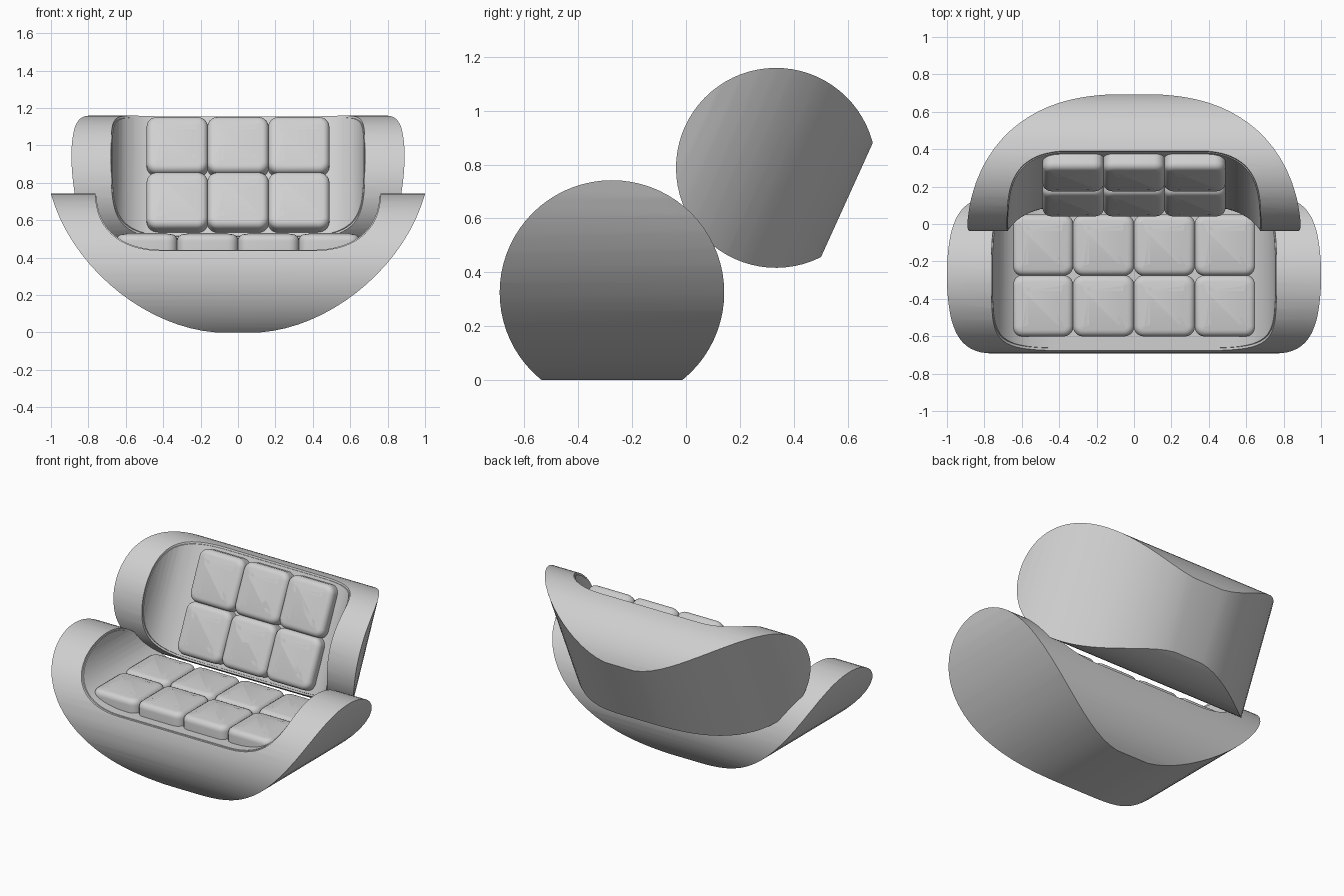
import bpy, bmesh, math
from mathutils import Matrix, Vector
from mathutils.geometry import interpolate_bezier

cube = bpy.data.objects.get("Cube")
if cube:
    bpy.data.objects.remove(cube, do_unlink=True)

# One soft grey for everything
grey = bpy.data.materials.new("soft grey")
grey.use_nodes = True
colour = (0.63, 0.63, 0.63, 1)
grey.diffuse_color = colour
grey.node_tree.nodes["Principled BSDF"].inputs["Base Color"].default_value = colour

RADIUS = 0.417      # roll radius of the shell
AXIS = 0.325        # height of the roll axis above the flat foot
FLOOR = 0.437       # height of the cushion floor
PITCH = 0.325       # cushion spacing


def make_object(name, bm):
    bmesh.ops.recalc_face_normals(bm, faces=bm.faces[:])
    mesh = bpy.data.meshes.new(name)
    bm.to_mesh(mesh)
    bm.free()
    mesh.materials.append(grey)
    obj = bpy.data.objects.new(name, mesh)
    bpy.context.collection.objects.link(obj)
    return obj


def smooth(obj, angle):
    bpy.ops.object.select_all(action='DESELECT')
    obj.select_set(True)
    bpy.context.view_layer.objects.active = obj
    bpy.ops.object.shade_smooth_by_angle(angle=math.radians(angle))


def curve(a, b, c, d, count):
    pts = [Vector((x, 0, z)) for x, z in (a, b, c, d)]
    return [(p.x, p.z) for p in interpolate_bezier(*pts, count)]


def mirrored(half):
    """Complete a centre-to-right line into a left-to-right line."""
    return [(-x, z) for x, z in reversed(half)] + half


def rolled_solid(name, outline, radius, place):
    """Front outline pushed along y, kept only inside a roll along x."""
    bm = bmesh.new()
    face = bm.faces.new([bm.verts.new((x, -0.6, z - AXIS)) for x, z in outline])
    out = bmesh.ops.extrude_face_region(bm, geom=[face])
    moved = [v for v in out["geom"] if isinstance(v, bmesh.types.BMVert)]
    bmesh.ops.translate(bm, verts=moved, vec=(0, 1.2, 0))
    obj = make_object(name, bm)

    bm = bmesh.new()
    bmesh.ops.create_cone(bm, cap_ends=True, segments=72, radius1=radius,
                          radius2=radius, depth=3,
                          matrix=Matrix.Rotation(math.pi / 2, 4, 'Y'))
    roll = make_object("roll_cutter", bm)
    roll.hide_render = True
    mod = obj.modifiers.new("roll", 'BOOLEAN')
    mod.operation, mod.solver, mod.object = 'INTERSECT', 'EXACT', roll
    bpy.context.view_layer.objects.active = obj
    bpy.ops.object.modifier_apply(modifier=mod.name)
    bpy.data.objects.remove(roll, do_unlink=True)
    obj.data.transform(place)
    smooth(obj, 32)


def cushion(name, x, y, floor, place):
    """Soft square pad with rounded corners, rolled rim and a puffed top."""
    size, low, high = PITCH + 0.003, -0.02, 0.088
    bm = bmesh.new()
    bmesh.ops.create_cube(bm, size=1, matrix=Matrix.Diagonal((size, size, high - low, 1)))
    upright = [e for e in bm.edges if abs(e.verts[0].co.z - e.verts[1].co.z) > 0.01]
    bmesh.ops.bevel(bm, geom=upright, offset=0.055, segments=5, profile=0.5,
                    affect='EDGES')
    top = max(bm.faces, key=lambda f: f.calc_center_median().z)
    bmesh.ops.bevel(bm, geom=list(top.edges), offset=0.036, segments=5,
                    profile=0.5, affect='EDGES')
    top = max(bm.faces, key=lambda f: f.calc_center_median().z)
    bmesh.ops.inset_region(bm, faces=[top], thickness=0.05, depth=0.006)
    bmesh.ops.translate(bm, verts=bm.verts[:], vec=(x, y, floor + (low + high) / 2))
    obj = make_object(name, bm)
    obj.data.transform(place)
    smooth(obj, 50)


# Crescent front profile: round outer hull, inner hollow and its thin lining
hull = curve((0.12, 0), (0.5, 0.03), (0.89, 0.35), (1, 0.74), 18) + [(1, 0.8)]
hollow = curve((0.4, FLOOR), (0.63, FLOOR), (0.76, 0.55), (0.762, 0.74), 16) + [(0.762, 0.8)]
liner = [(x * 0.994, z + 0.004) for x, z in hollow]
shell_outline = mirrored(hull) + mirrored(hollow)[::-1]
liner_outline = mirrored(hollow) + mirrored(liner)[::-1]


def section(name, scale, place, columns):
    sized = place @ Matrix.Scale(scale, 4)
    rolled_solid(name + "_shell", shell_outline, RADIUS, sized)
    rolled_solid(name + "_liner", liner_outline, RADIUS - 0.012, sized)
    floor = (FLOOR - AXIS) * scale
    for col in range(columns):
        for row in range(2):
            cushion(f"{name}_cushion_{col + 1}_{row + 1}",
                    (col - (columns - 1) / 2) * PITCH, (row - 0.5) * PITCH,
                    floor, place)


# Seat, and a smaller tilted copy as the backrest
section("seat", 1, Matrix.Translation((0, -0.275, AXIS)), 4)
section("back", 0.89, Matrix.Translation((0, 0.334, 0.788))
        @ Matrix.Rotation(math.radians(65.6), 4, 'X'), 3)
